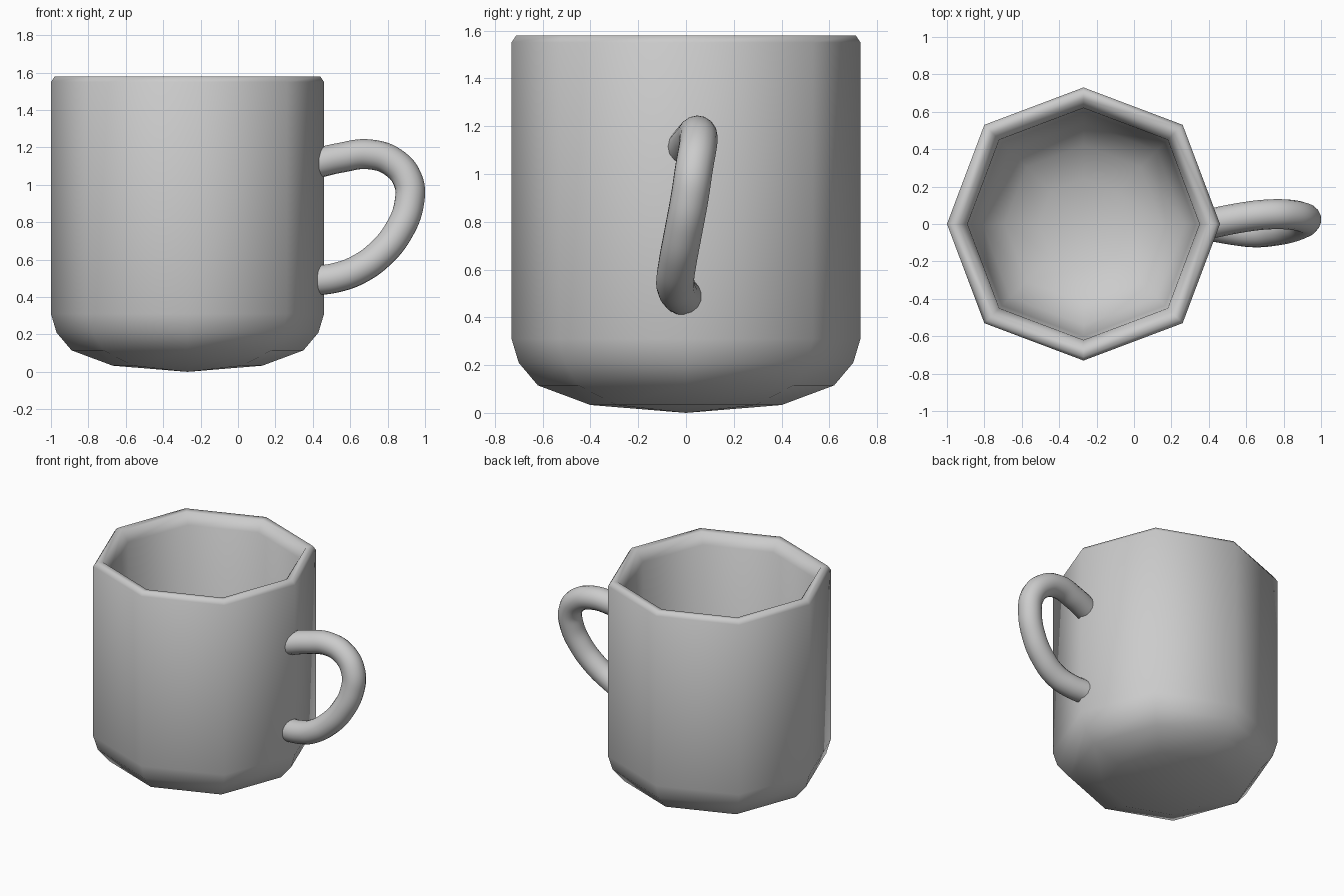
import bpy, bmesh
from math import tau

if "Cube" in bpy.data.objects:
    bpy.data.objects.remove(bpy.data.objects["Cube"])

CENTRE_X = -0.27

# Cup body: one closed profile (radius, height) turned in eight steps
profile = [(0, 0.0), (0.40, 0.033), (0.62, 0.115), (0.70, 0.21), (0.73, 0.31),
           (0.73, 1.55), (0.71, 1.58), (0.665, 1.575), (0.62, 1.50),
           (0.60, 0.50), (0.54, 0.33), (0.42, 0.21), (0.24, 0.14), (0, 0.11)]
bm = bmesh.new()
verts = [bm.verts.new((r, 0, z)) for r, z in profile]
edges = [bm.edges.new(pair) for pair in zip(verts, verts[1:])]
bmesh.ops.spin(bm, geom=verts + edges, cent=(0, 0, 0), axis=(0, 0, 1),
               angle=tau, steps=8, use_merge=False)
bmesh.ops.remove_doubles(bm, verts=bm.verts, dist=0.0005)
bmesh.ops.recalc_face_normals(bm, faces=bm.faces)
# The diagonal corners stand out a little further
for v in bm.verts:
    if min(abs(v.co.x), abs(v.co.y)) > 0.01:
        v.co.x *= 1.027
        v.co.y *= 1.027
for f in bm.faces:
    f.smooth = True
mesh = bpy.data.meshes.new("cup_body")
bm.to_mesh(mesh)
bm.free()
body = bpy.data.objects.new("cup_body", mesh)
body.location.x = CENTRE_X
bpy.context.collection.objects.link(body)

# Handle: slightly twisted round tube whose ends sink into the wall
path = [(0.40, 0.0, 1.11), (0.55, 0.03, 1.145), (0.70, 0.05, 1.163),
        (0.83, 0.05, 1.12), (0.91, 0.033, 1.02), (0.915, 0.015, 0.90),
        (0.86, -0.012, 0.755), (0.76, -0.035, 0.63), (0.64, -0.045, 0.545),
        (0.53, -0.033, 0.505), (0.40, -0.01, 0.485)]
curve = bpy.data.curves.new("handle", 'CURVE')
curve.dimensions = '3D'
curve.bevel_depth = 0.08
curve.bevel_resolution = 6
curve.resolution_u = 8
spline = curve.splines.new('BEZIER')
spline.bezier_points.add(len(path) - 1)
for point, co in zip(spline.bezier_points, path):
    point.co = co
    point.handle_left_type = point.handle_right_type = 'AUTO'
handle = bpy.data.objects.new("handle", curve)
bpy.context.collection.objects.link(handle)
bpy.context.view_layer.objects.active = handle
handle.select_set(True)
bpy.ops.object.convert(target='MESH')
bpy.ops.object.shade_smooth()
